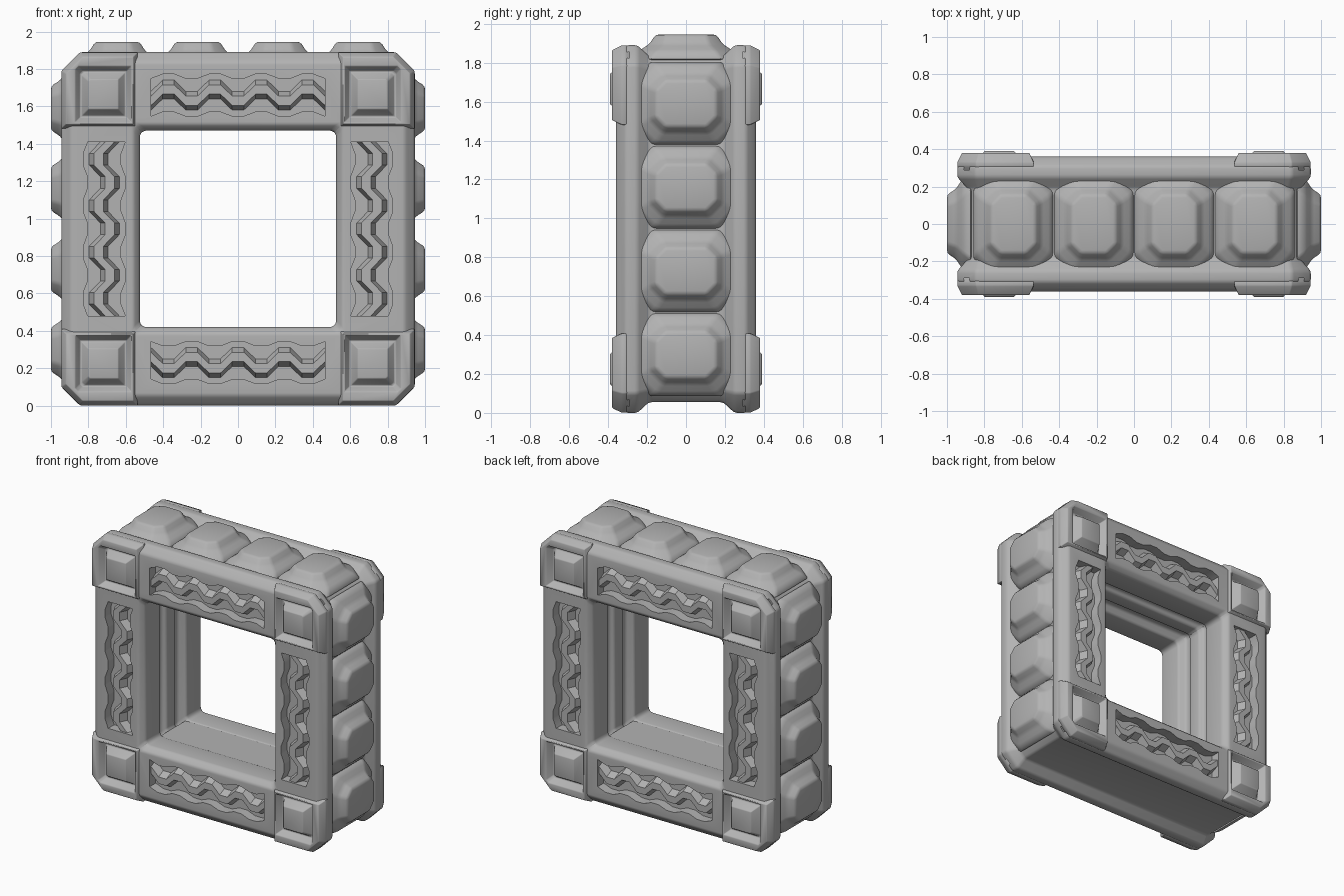
import bpy, bmesh, math
from mathutils import Matrix, Vector

cube = bpy.data.objects.get("Cube")
if cube:
    bpy.data.objects.remove(cube)

stone = bpy.data.materials.new("grey_stone")
stone.use_nodes = True
stone.diffuse_color = (0.45, 0.45, 0.45, 1)
stone.node_tree.nodes["Principled BSDF"].inputs["Base Color"].default_value = stone.diffuse_color

MID = 0.945          # height of the centre, half of the outer size
BAR = 0.715          # distance of the bar centre lines from the middle


def place(turn, flip=1):
    """Quarter turns about the middle, optionally mirrored to the other face."""
    return (Matrix.Translation((0, 0, MID)) @ Matrix.Rotation(turn * math.pi / 2, 4, 'Y')
            @ Matrix.Diagonal((1, flip, 1, 1)))


def loft(name, rings, matrix, closed=False, bevel=0.0, segments=2):
    """Skin equal rings of points; cap the ends unless the loft is closed."""
    bm = bmesh.new()
    rows = [[bm.verts.new(matrix @ Vector(p)) for p in ring] for ring in rings]
    n = len(rows[0])
    for a, b in zip(rows, rows[1:] + rows[:1] if closed else rows[1:]):
        for i in range(n):
            bm.faces.new((a[i], a[(i + 1) % n], b[(i + 1) % n], b[i]))
    if not closed:
        bm.faces.new(rows[0])
        bm.faces.new(rows[-1])
    bmesh.ops.recalc_face_normals(bm, faces=bm.faces)
    mesh = bpy.data.meshes.new(name)
    bm.to_mesh(mesh)
    bm.free()
    mesh.materials.append(stone)
    obj = bpy.data.objects.new(name, mesh)
    bpy.context.collection.objects.link(obj)
    if bevel:
        mod = obj.modifiers.new("Bevel", 'BEVEL')
        mod.width, mod.segments, mod.limit_method = bevel, segments, 'ANGLE'
        mod.angle_limit = math.radians(20)
    return obj


def finish(obj, angle=40):
    bpy.ops.object.select_all(action='DESELECT')
    bpy.context.view_layer.objects.active = obj
    obj.select_set(True)
    for mod in list(obj.modifiers):
        bpy.ops.object.modifier_apply(modifier=mod.name)
    bpy.ops.object.shade_smooth_by_angle(angle=math.radians(angle))


def chamfered(h, c, y):
    """Square ring round the opening with cut corners."""
    quarter = [(h, h - c), (h - c, h)]
    pts = []
    for t in range(4):
        pts += quarter
        quarter = [(-v, u) for u, v in quarter]
    return [(u, y, v) for u, v in pts]


def wave(amp, base, top, y0, y1):
    """Wavy strip along a bar, with a trapezoid section."""
    rings = []
    for k in range(16):
        u = -0.465 + k * 0.062
        v = BAR + amp * (1 if (k + 1) // 2 % 2 else -1)
        rings.append([(u, y0, v - base), (u, y1, v - top), (u, y1, v + top), (u, y0, v + base)])
    return rings


def corner_ring(h, c, y):
    """Square ring on a corner block, cut at the outer corner."""
    pts = [(-h, -h), (h, -h), (h, h - c), (h - c, h), (-h, h)]
    return [(BAR + 0.025 + u, y, BAR + 0.025 + v) for u, v in pts]


# Frame: one section carried round the opening
half = [(0.89, 0.06, 0.19), (0.945, 0.1, 0.25), (0.945, 0.1, 0.31), (0.89, 0.09, 0.36),
        (0.56, 0.02, 0.36), (0.525, 0.02, 0.32), (0.525, 0.02, 0.15), (0.575, 0.02, 0.12),
        (0.575, 0.02, 0.07), (0.545, 0.02, 0.05)]
section = half + [(h, c, -y) for h, c, y in reversed(half)]
frame = loft("frame", [chamfered(*p) for p in section], place(0), closed=True,
             bevel=0.018, segments=3)

# Wavy slots and corner recesses cut into both faces
cutters = []
for flip in (1, -1):
    for turn in range(4):
        m = place(turn, flip)
        cutters.append(loft("slot_cutter", wave(0.012, 0.1, 0.1, 0.29, 0.45), m))
        cutters.append(loft("recess_cutter", [corner_ring(0.17, 0.02, y) for y in (0.29, 0.45)], m))
for cutter in cutters:
    cutter.hide_render = True
    mod = frame.modifiers.new("Cut", 'BOOLEAN')
    mod.object, mod.operation, mod.solver = cutter, 'DIFFERENCE', 'EXACT'
finish(frame)
for cutter in cutters:
    bpy.data.objects.remove(cutter)

for flip in (1, -1):
    face = "back" if flip == 1 else "front"
    for turn in range(4):
        m = place(turn, flip)
        # Zigzag ridge inside each slot
        finish(loft(f"{face}_zigzag_{turn}", wave(0.03, 0.055, 0.025, 0.28, 0.345), m), 30)
        # Corner block with a sunken border and a raised pad
        rings = [corner_ring(*r) for r in (
            (0.185, 0.1, 0.26), (0.204, 0.1, 0.31), (0.204, 0.1, 0.33), (0.18, 0.09, 0.38),
            (0.15, 0.015, 0.38), (0.125, 0.015, 0.33), (0.115, 0.015, 0.33),
            (0.08, 0.01, 0.39))]
        for ring in rings[4:]:
            ring[:] = [(x - 0.02, y, z - 0.02) for x, y, z in ring]
        finish(loft(f"{face}_corner_{turn}", rings, m, bevel=0.008))

# Domed studs along the top and both sides
for turn, side in ((0, "top"), (1, "left"), (3, "right")):
    for i in range(4):
        cx = (i - 1.5) * 0.43
        rings = []
        for a, b, c, z in ((0.22, 0.275, 0.09, 0.87), (0.2, 0.245, 0.09, 0.915),
                           (0.15, 0.19, 0.07, 0.95), (0.118, 0.155, 0.05, 1.0)):
            q = [(a, b - c), (a - c, b), (c - a, b), (-a, b - c)]
            q += [(-x, -y) for x, y in q]
            rings.append([(cx + x, y, z) for x, y in q])
        finish(loft(f"{side}_stud_{i}", rings, place(turn), bevel=0.015), 45)

# Flat floor of the opening
floor = [[(x, y, z) for x, y in ((-0.53, -0.3), (0.53, -0.3), (0.53, 0.3), (-0.53, 0.3))]
         for z in (-0.6, -0.53)]
finish(loft("opening_floor", floor, place(0)))
